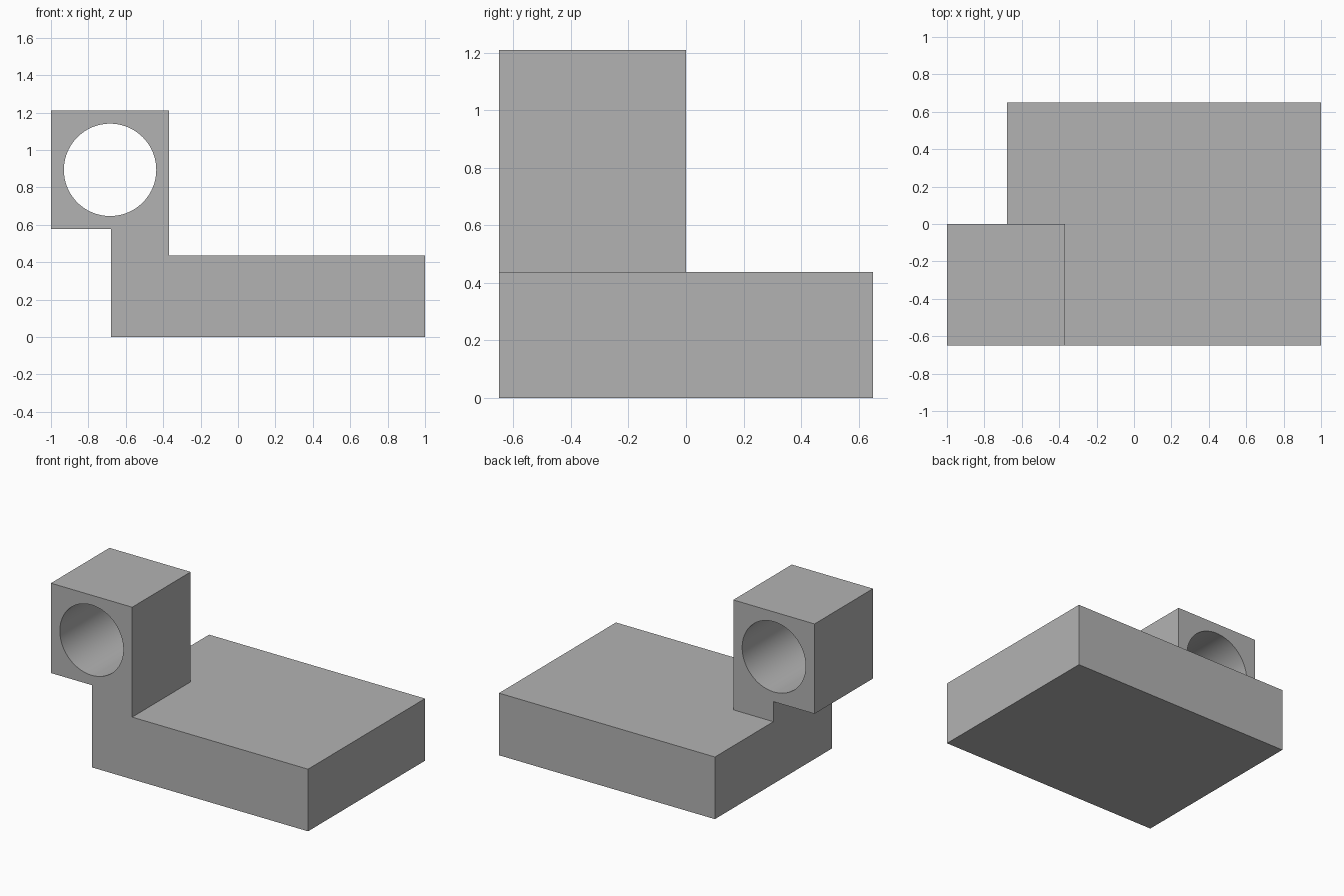
import bpy
import bmesh
import math
from mathutils import Matrix, Vector

if "Cube" in bpy.data.objects:
    bpy.data.objects.remove(bpy.data.objects["Cube"], do_unlink=True)

# Overall dimensions
BASE_LEFT, BASE_TOP, DEPTH = -0.68, 0.437, 0.65
HEAD_LEFT, HEAD_RIGHT, HEAD_BOTTOM, HEAD_TOP = -1.0, -0.368, 0.578, 1.21
BORE_RADIUS = 0.247

grey = bpy.data.materials.new("plain grey")
grey.use_nodes = True
colour = (0.45, 0.45, 0.45, 1)
grey.diffuse_color = colour
grey.node_tree.nodes["Principled BSDF"].inputs["Base Color"].default_value = colour


def make_object(name, bm):
    bmesh.ops.recalc_face_normals(bm, faces=bm.faces)
    mesh = bpy.data.meshes.new(name)
    bm.to_mesh(mesh)
    bm.free()
    mesh.materials.append(grey)
    obj = bpy.data.objects.new(name, mesh)
    bpy.context.collection.objects.link(obj)
    return obj


def prism(name, outline, y0, y1):
    """Extrude an x-z outline along y."""
    bm = bmesh.new()
    face = bm.faces.new([bm.verts.new((x, y0, z)) for x, z in outline])
    extruded = bmesh.ops.extrude_face_region(bm, geom=[face], use_keep_orig=True)
    verts = [v for v in extruded["geom"] if isinstance(v, bmesh.types.BMVert)]
    bmesh.ops.translate(bm, verts=verts, vec=Vector((0, y1 - y0, 0)))
    return make_object(name, bm)


def cut(target, cutter):
    cutter.hide_render = True
    mod = target.modifiers.new("cut", "BOOLEAN")
    mod.operation, mod.solver, mod.object = "DIFFERENCE", "EXACT", cutter
    bpy.context.view_layer.objects.active = target
    bpy.ops.object.modifier_apply(modifier=mod.name)
    bpy.data.objects.remove(cutter, do_unlink=True)


# Bracket: slab, neck and overhanging head in one outline
bracket = prism("bracket", [
    (BASE_LEFT, 0), (1, 0), (1, BASE_TOP), (HEAD_RIGHT, BASE_TOP),
    (HEAD_RIGHT, HEAD_TOP), (HEAD_LEFT, HEAD_TOP),
    (HEAD_LEFT, HEAD_BOTTOM), (BASE_LEFT, HEAD_BOTTOM)], -DEPTH, DEPTH)

# Remove the rear half of the head and neck down to the slab
cut(bracket, prism("rear_cutter", [
    (-1.2, BASE_TOP), (-0.2, BASE_TOP), (-0.2, 1.5), (-1.2, 1.5)], 0, 1))

# Round bore through the head from front to back
bm = bmesh.new()
centre = Vector(((HEAD_LEFT + HEAD_RIGHT) / 2, -DEPTH / 2, (HEAD_BOTTOM + HEAD_TOP) / 2))
bmesh.ops.create_cone(
    bm, cap_ends=True, segments=96, radius1=BORE_RADIUS, radius2=BORE_RADIUS, depth=1,
    matrix=Matrix.Translation(centre) @ Matrix.Rotation(math.pi / 2, 4, "X"))
cut(bracket, make_object("bore_cutter", bm))

# Smooth bore, crisp outer edges
bpy.ops.object.select_all(action="DESELECT")
bracket.select_set(True)
bpy.context.view_layer.objects.active = bracket
bpy.ops.object.shade_smooth_by_angle(angle=math.radians(30))
